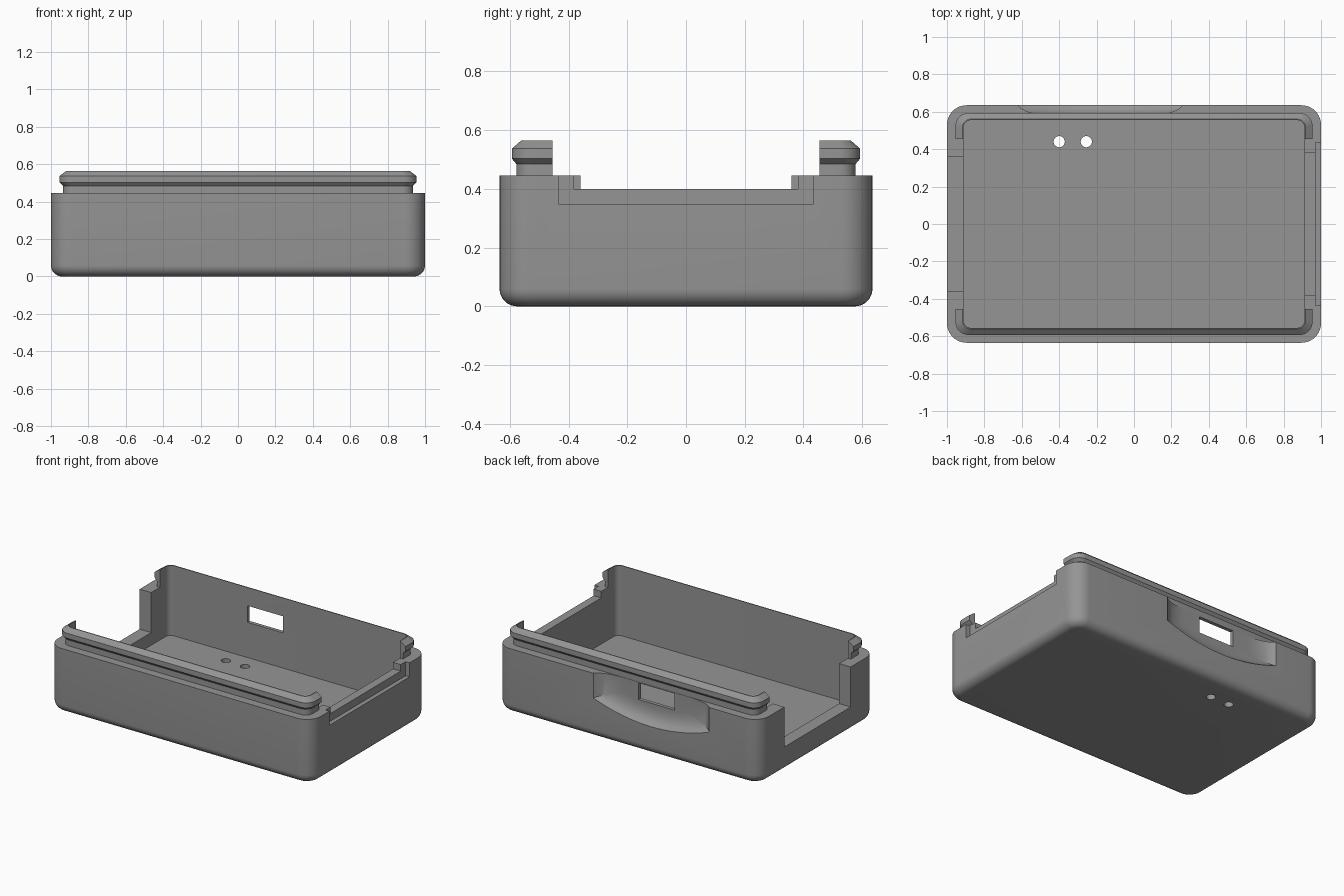
import bpy, bmesh, math

if "Cube" in bpy.data.objects:
    bpy.data.objects.remove(bpy.data.objects["Cube"])

grey = bpy.data.materials.new("plain_grey")
grey.diffuse_color = (0.3, 0.3, 0.3, 1)
grey.use_nodes = True
grey.node_tree.nodes["Principled BSDF"].inputs["Base Color"].default_value = grey.diffuse_color


def loft(name, rings):
    """Solid skinned through rings with equal point counts, capped at both ends."""
    bm = bmesh.new()
    loops = [[bm.verts.new(p) for p in ring] for ring in rings]
    n = len(loops[0])
    for a, b in zip(loops, loops[1:]):
        for i in range(n):
            j = (i + 1) % n
            bm.faces.new((a[i], a[j], b[j], b[i]))
    bm.faces.new(loops[0][::-1])
    bm.faces.new(loops[-1])
    bmesh.ops.recalc_face_normals(bm, faces=bm.faces)
    me = bpy.data.meshes.new(name)
    bm.to_mesh(me)
    bm.free()
    me.materials.append(grey)
    ob = bpy.data.objects.new(name, me)
    bpy.context.collection.objects.link(ob)
    return ob


def rounded(hx, hy, r, z, seg=10):
    """Rounded rectangle ring."""
    pts = []
    for q, (sx, sy) in enumerate(((1, 1), (-1, 1), (-1, -1), (1, -1))):
        for i in range(seg + 1):
            a = math.pi / 2 * (q + i / seg)
            pts.append((sx * (hx - r) + r * math.cos(a),
                        sy * (hy - r) + r * math.sin(a), z))
    return pts


def box(name, x0, x1, y0, y1, z0, z1):
    return loft(name, [[(x0, y0, z), (x1, y0, z), (x1, y1, z), (x0, y1, z)]
                       for z in (z0, z1)])


def cylinder(name, x, y, r, z0, z1, n=32):
    return loft(name, [[(x + r * math.cos(2 * math.pi * i / n),
                         y + r * math.sin(2 * math.pi * i / n), z)
                        for i in range(n)] for z in (z0, z1)])


def cut(target, cutter):
    cutter.hide_render = True
    m = target.modifiers.new(cutter.name, 'BOOLEAN')
    m.operation, m.solver, m.object = 'DIFFERENCE', 'EXACT', cutter
    bpy.context.view_layer.objects.active = target
    bpy.ops.object.modifier_apply(modifier=m.name)
    bpy.data.objects.remove(cutter)


# Case body with rounded bottom edge, and snap lip on top
F = 0.06
rings = []
for i in range(9):
    a = math.pi / 2 * i / 8
    d = F * (1 - math.sin(a))
    rings.append(rounded(1 - d, 0.635 - d, 0.105 - d, F * (1 - math.cos(a))))
rings += [rounded(*p) for p in (
    (1, 0.635, 0.105, 0.445),
    (0.935, 0.578, 0.055, 0.445),
    (0.935, 0.578, 0.055, 0.485),
    (0.955, 0.593, 0.07, 0.503),
    (0.955, 0.593, 0.07, 0.537),
    (0.917, 0.561, 0.045, 0.565))]
case = loft("case", rings)

# Inner cavity
cut(case, loft("cavity", [rounded(0.912, 0.555, 0.04, z) for z in (0.083, 0.7)]))

# Lip gaps on both short sides
cut(case, box("lip_gap", -1.2, 1.2, -0.455, 0.455, 0.445, 0.7))

# Deep opening in the left wall
cut(case, box("left_opening", -1.2, -0.8, -0.36, 0.36, 0.17, 0.7))

# Stepped opening in the right wall
cut(case, box("right_opening", 0.8, 1.2, -0.382, 0.382, 0.40, 0.7))
cut(case, box("right_recess", 0.97, 1.2, -0.435, 0.435, 0.348, 0.7))

# Scooped recess around the port on the back wall
CX, CZ = -0.18, 0.445
outline = [(-0.44, 0.03)]
for i in range(25):
    t = -1 + 2 * i / 24
    outline.append((0.44 * t, -0.17 - 0.08 * (1 - t * t)))
outline.append((0.44, 0.03))
steps = ((0.68, 1), (0.635, 1), (0.622, 0.97), (0.608, 0.92),
         (0.597, 0.86), (0.588, 0.78), (0.582, 0.68), (0.58, 0.58))
cut(case, loft("back_scoop", [[(CX + s * x, y, CZ + s * z) for x, z in outline]
                              for y, s in steps]))

# Port window through the back wall
cut(case, box("port", -0.318, -0.045, 0.5, 0.7, 0.325, 0.439))

# Two small holes in the floor
for x in (-0.40, -0.255):
    cut(case, cylinder("floor_hole", x, 0.44, 0.03, -0.1, 0.2))

bpy.ops.object.select_all(action='DESELECT')
case.select_set(True)
bpy.context.view_layer.objects.active = case
bpy.ops.object.shade_smooth_by_angle(angle=math.radians(25))
